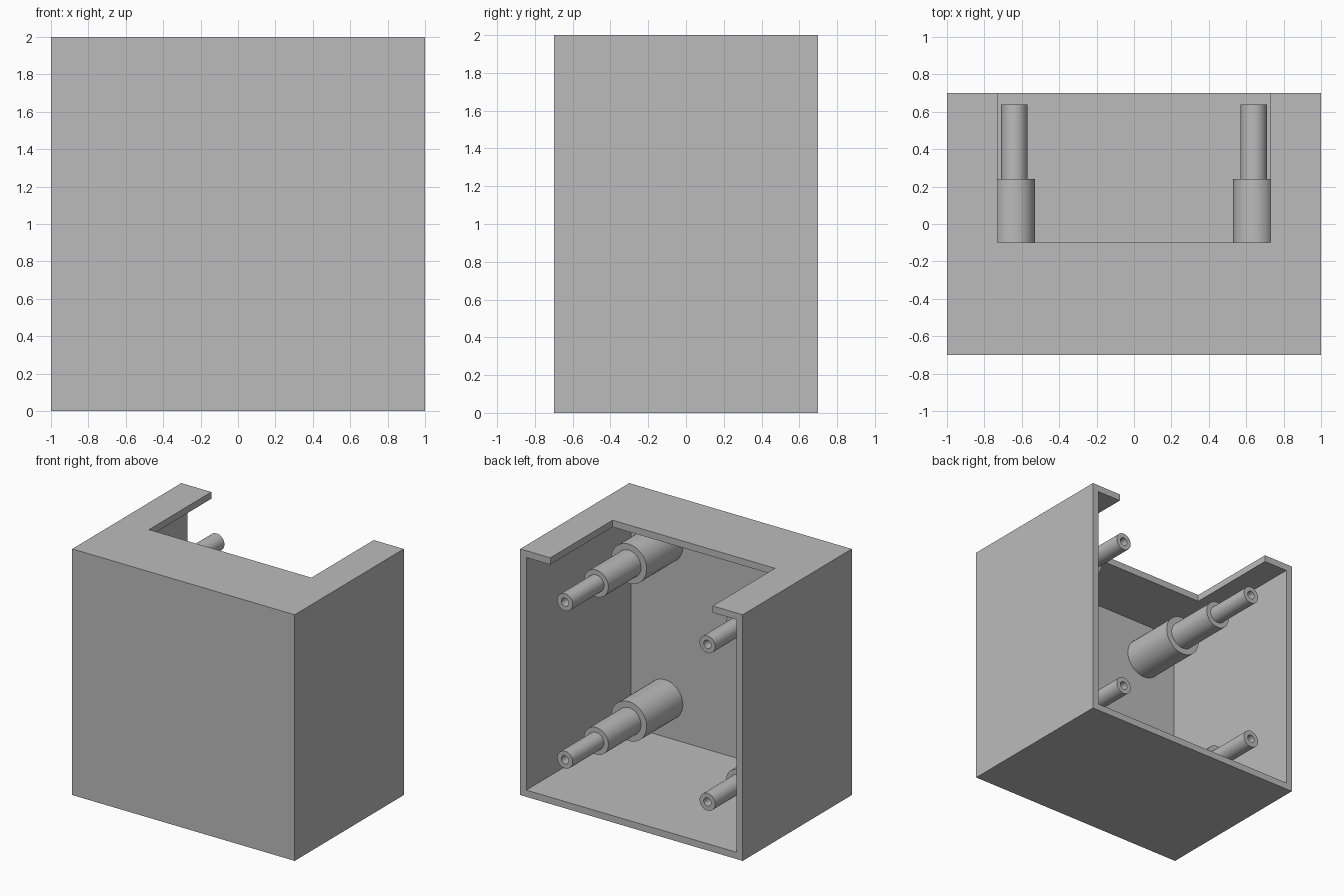
import bpy
import bmesh
from math import pi, radians
from mathutils import Matrix, Vector

cube = bpy.data.objects.get("Cube")
if cube:
    bpy.data.objects.remove(cube, do_unlink=True)

WIDTH, DEPTH, HEIGHT = 2.0, 1.4, 2.0
WALL = 0.055
BACK = DEPTH / 2
INNER_FRONT = WALL - BACK

grey = bpy.data.materials.new("plain grey")
grey.use_nodes = True
grey.diffuse_color = (0.5, 0.5, 0.5, 1)
grey.node_tree.nodes["Principled BSDF"].inputs["Base Color"].default_value = grey.diffuse_color


def add_object(name, bm):
    bmesh.ops.recalc_face_normals(bm, faces=bm.faces)
    mesh = bpy.data.meshes.new(name)
    bm.to_mesh(mesh)
    bm.free()
    mesh.materials.append(grey)
    obj = bpy.data.objects.new(name, mesh)
    bpy.context.collection.objects.link(obj)
    return obj


def box(name, low, high):
    low, high = Vector(low), Vector(high)
    bm = bmesh.new()
    bmesh.ops.create_cube(bm, size=1)
    bmesh.ops.scale(bm, vec=high - low, verts=bm.verts)
    bmesh.ops.translate(bm, vec=(low + high) / 2, verts=bm.verts)
    return add_object(name, bm)


def activate(obj):
    bpy.ops.object.select_all(action='DESELECT')
    obj.select_set(True)
    bpy.context.view_layer.objects.active = obj


def cut(target, cutter):
    cutter.hide_render = True
    mod = target.modifiers.new("cut", 'BOOLEAN')
    mod.operation = 'DIFFERENCE'
    mod.solver = 'EXACT'
    mod.object = cutter
    activate(target)
    bpy.ops.object.modifier_apply(modifier=mod.name)
    bpy.data.objects.remove(cutter, do_unlink=True)


# Housing: hollow box open at the back, with a notch in the roof
housing = box("housing", (-WIDTH / 2, -BACK, 0), (WIDTH / 2, BACK, HEIGHT))
inner_x = WIDTH / 2 - WALL
cut(housing, box("cavity_cutter", (-inner_x, INNER_FRONT, WALL),
                 (inner_x, BACK + 0.2, HEIGHT - WALL)))
cut(housing, box("notch_cutter", (-0.73, -0.1, HEIGHT - 0.2),
                 (0.73, BACK + 0.2, HEIGHT + 0.2)))

# Stepped screw post: (radius, y) profile turned about the y axis
POST_PROFILE = [(0, INNER_FRONT), (0.16, INNER_FRONT), (0.16, -0.18),
                (0.11, -0.18), (0.11, 0.24), (0.07, 0.24), (0.07, 0.64),
                (0.033, 0.64), (0.033, 0.24), (0, 0.24)]


def post(name, x, z):
    bm = bmesh.new()
    verts = [bm.verts.new((r, y, 0)) for r, y in POST_PROFILE]
    edges = [bm.edges.new(pair) for pair in zip(verts, verts[1:])]
    bmesh.ops.spin(bm, geom=verts + edges, cent=(0, 0, 0), axis=(0, 1, 0),
                   angle=2 * pi, steps=40)
    bmesh.ops.remove_doubles(bm, verts=bm.verts, dist=0.0005)
    bmesh.ops.transform(bm, matrix=Matrix.Translation((x, 0, z)), verts=bm.verts)
    obj = add_object(name, bm)
    activate(obj)
    bpy.ops.object.shade_smooth_by_angle(angle=radians(35))


for side, x in (("left", 0.64), ("right", -0.64)):
    for level, z in (("upper", 1.64), ("lower", 0.36)):
        post(f"{level}_{side}_post", x, z)
